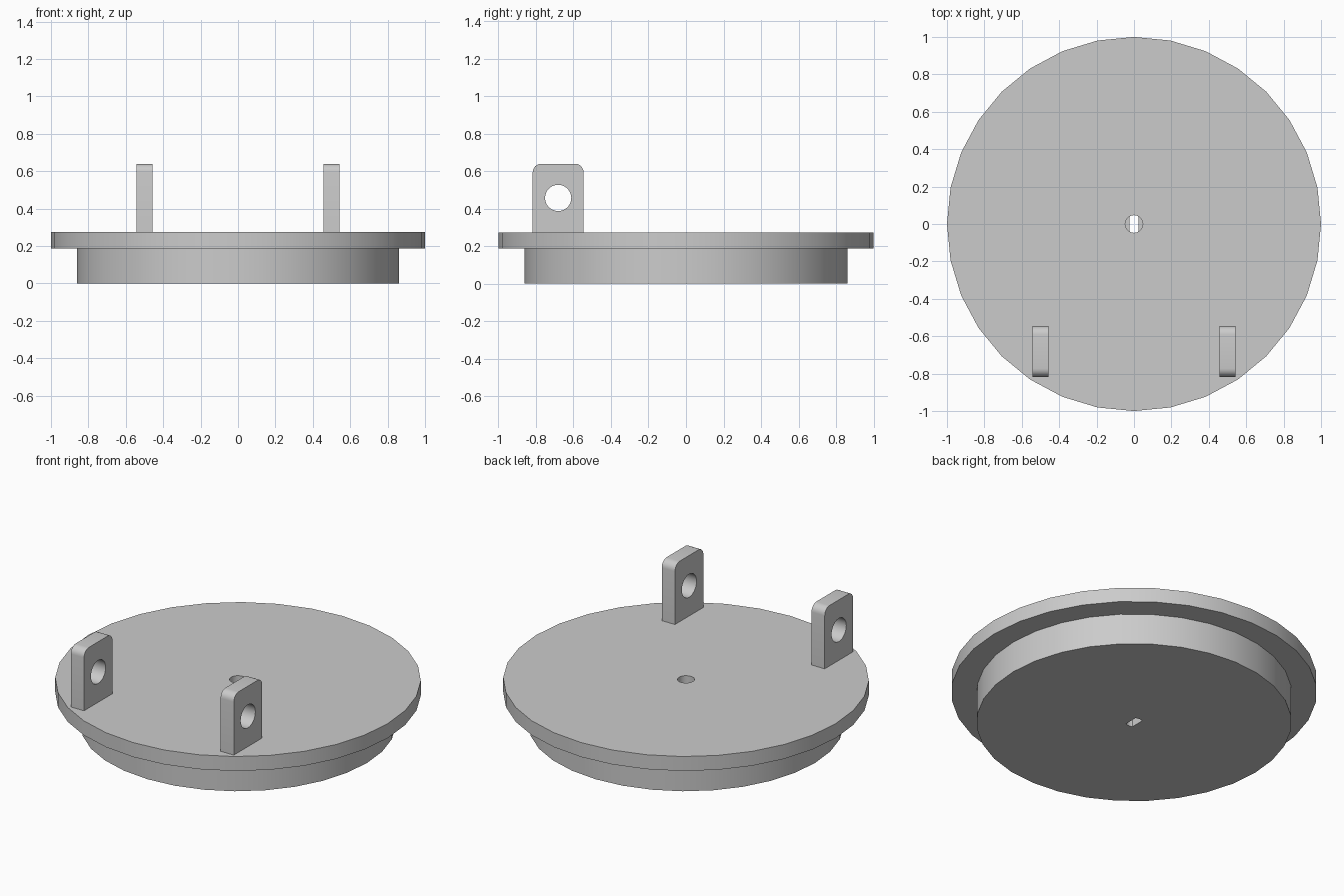
import bpy, bmesh
from math import sin, cos, pi, radians, asin

if "Cube" in bpy.data.objects:
    bpy.data.objects.remove(bpy.data.objects["Cube"], do_unlink=True)

# Single grey material
grey = bpy.data.materials.new("plain grey")
grey.use_nodes = True
COLOR = (0.6, 0.6, 0.6, 1)
grey.diffuse_color = COLOR
grey.node_tree.nodes["Principled BSDF"].inputs["Base Color"].default_value = COLOR

RIM_R, PLUG_R = 1.0, 0.862
STEP_Z, TOP_Z = 0.187, 0.274


def arc(cx, cy, r, start, end, n):
    """Points along an arc, both ends included."""
    return [(cx + r * cos(start + (end - start) * i / n),
             cy + r * sin(start + (end - start) * i / n)) for i in range(n + 1)]


def circle(cx, cy, r, n):
    return arc(cx, cy, r, 0, 2 * pi, n)[:-1]


def loft(name, loops):
    """Closed solid through a stack of matching 3D loops."""
    bm = bmesh.new()
    rings = [[bm.verts.new(p) for p in loop] for loop in loops]
    for a, b in zip(rings, rings[1:]):
        for i in range(len(a)):
            j = (i + 1) % len(a)
            bm.faces.new((a[i], a[j], b[j], b[i]))
    bm.faces.new(rings[0][::-1])
    bm.faces.new(rings[-1])
    bmesh.ops.recalc_face_normals(bm, faces=bm.faces)
    mesh = bpy.data.meshes.new(name)
    bm.to_mesh(mesh)
    bm.free()
    mesh.materials.append(grey)
    obj = bpy.data.objects.new(name, mesh)
    bpy.context.collection.objects.link(obj)
    return obj


def prism_z(name, outline, z0, z1):
    return loft(name, [[(x, y, z) for x, y in outline] for z in (z0, z1)])


def prism_x(name, outline, x0, x1):
    return loft(name, [[(x, y, z) for y, z in outline] for x in (x0, x1)])


def activate(obj):
    bpy.ops.object.select_all(action='DESELECT')
    obj.select_set(True)
    bpy.context.view_layer.objects.active = obj


def cut(obj, cutter):
    cutter.hide_render = True
    mod = obj.modifiers.new("cut", 'BOOLEAN')
    mod.operation = 'DIFFERENCE'
    mod.solver = 'EXACT'
    mod.object = cutter
    activate(obj)
    bpy.ops.object.modifier_apply(modifier=mod.name)
    bpy.data.objects.remove(cutter, do_unlink=True)


def finish(obj):
    activate(obj)
    bpy.ops.object.shade_smooth_by_angle(angle=radians(30))


# Stepped lid: narrow plug below, wide rim above
steps = [(PLUG_R, 0), (PLUG_R, STEP_Z), (RIM_R, STEP_Z), (RIM_R, TOP_Z)]
lid = loft("lid", [[(x, y, z) for x, y in circle(0, 0, r, 32)] for r, z in steps])

# Centre hole: round through the rim, flat-sided slot through the plug
BORE_R, FLAT = 0.047, 0.024
cut(lid, prism_z("bore_cutter", circle(0, 0, BORE_R, 24), STEP_Z, 0.4))
half = asin(FLAT / BORE_R)
slot = (arc(0, 0, BORE_R, pi / 2 - half, pi / 2 + half, 6)
        + arc(0, 0, BORE_R, 1.5 * pi - half, 1.5 * pi + half, 6))
cut(lid, prism_z("slot_cutter", slot, -0.1, STEP_Z + 0.02))
finish(lid)

# Pair of upright lugs with rounded top corners and a pin hole
Y0, Y1, LUG_TOP, ROUND = -0.817, -0.546, 0.639, 0.045
lug = ([(Y0, TOP_Z), (Y1, TOP_Z)]
       + arc(Y1 - ROUND, LUG_TOP - ROUND, ROUND, 0, pi / 2, 6)
       + arc(Y0 + ROUND, LUG_TOP - ROUND, ROUND, pi / 2, pi, 6))
for side, x in (("left", 0.5), ("right", -0.5)):
    obj = prism_x(side + "_lug", lug, x - 0.044, x + 0.044)
    pin = circle((Y0 + Y1) / 2, 0.457, 0.07, 28)
    cut(obj, prism_x("pin_cutter", pin, x - 0.2, x + 0.2))
    finish(obj)
